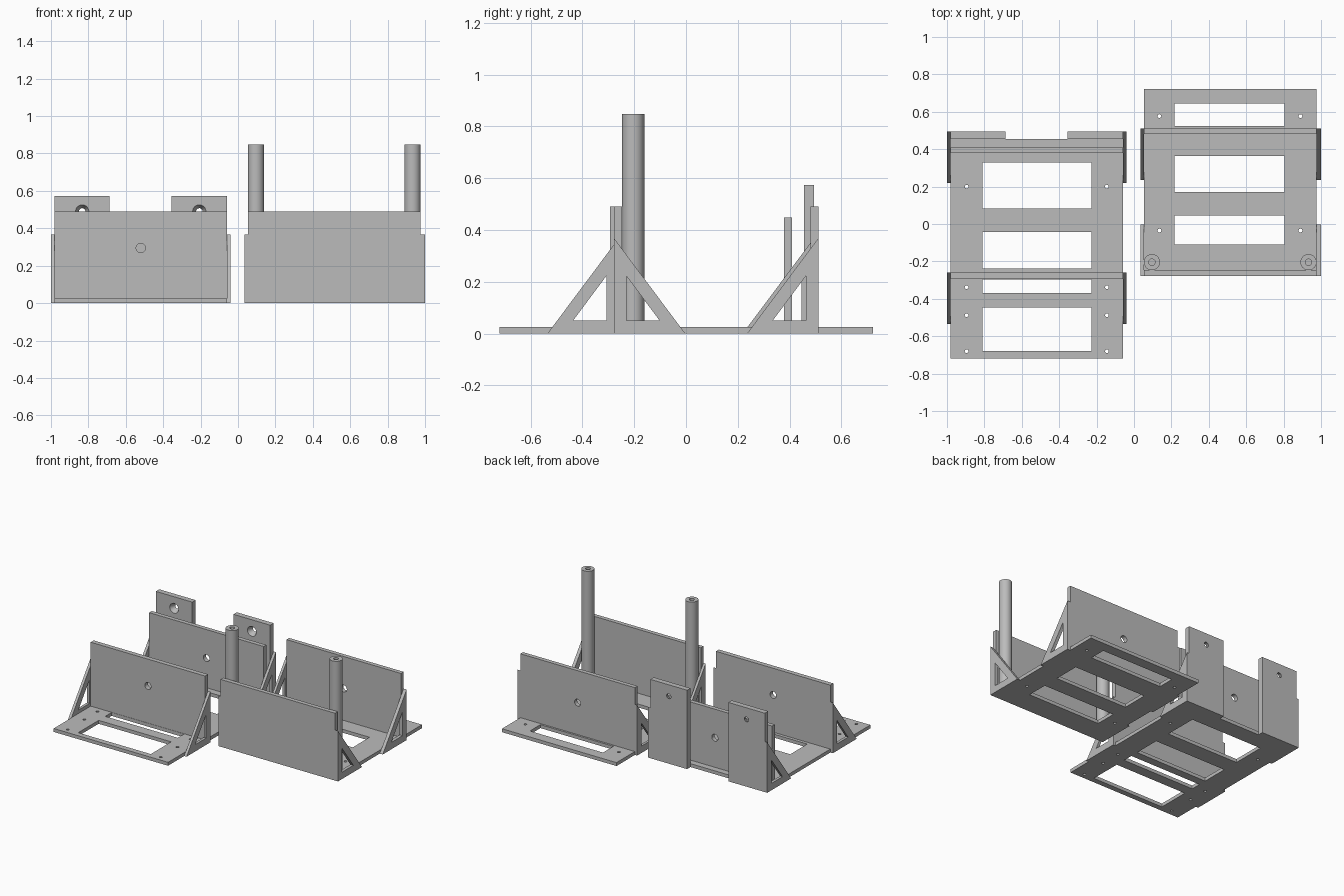
import bpy, bmesh, math
from mathutils import Matrix

if "Cube" in bpy.data.objects:
    bpy.data.objects.remove(bpy.data.objects["Cube"])

grey = bpy.data.materials.new("light_grey")
grey.diffuse_color = (0.5, 0.5, 0.5, 1)
grey.use_nodes = True
grey.node_tree.nodes["Principled BSDF"].inputs["Base Color"].default_value = grey.diffuse_color


def finish(name, bm):
    bmesh.ops.recalc_face_normals(bm, faces=bm.faces)
    me = bpy.data.meshes.new(name)
    bm.to_mesh(me)
    bm.free()
    me.materials.append(grey)
    ob = bpy.data.objects.new(name, me)
    bpy.context.collection.objects.link(ob)
    return ob


def add_box(bm, x0, x1, y0, y1, z0, z1):
    m = (Matrix.Translation(((x0 + x1) / 2, (y0 + y1) / 2, (z0 + z1) / 2))
         @ Matrix.Diagonal((x1 - x0, y1 - y0, z1 - z0, 1)))
    bmesh.ops.create_cube(bm, size=1, matrix=m)


def add_cyl(bm, x, y, z, r, depth, axis="z", r2=None, seg=32):
    m = Matrix.Translation((x, y, z))
    if axis == "y":  # first radius faces the front
        m = m @ Matrix.Rotation(-math.pi / 2, 4, "X")
    bmesh.ops.create_cone(bm, cap_ends=True, segments=seg, radius1=r,
                          radius2=r if r2 is None else r2, depth=depth, matrix=m)


def cut(ob, bm):
    cutter = finish("cutter", bm)
    cutter.hide_render = True
    mod = ob.modifiers.new("cut", "BOOLEAN")
    mod.operation, mod.solver, mod.object = "DIFFERENCE", "EXACT", cutter
    bpy.context.view_layer.objects.active = ob
    bpy.ops.object.modifier_apply(modifier=mod.name)
    bpy.data.objects.remove(cutter)


def smooth(ob):
    bpy.ops.object.select_all(action="DESELECT")
    ob.select_set(True)
    bpy.context.view_layer.objects.active = ob
    bpy.ops.object.shade_smooth_by_angle(angle=math.radians(30))


def base(name, x0, x1, y0, y1, wx0, wx1, windows, screws):
    bm = bmesh.new()
    add_box(bm, x0, x1, y0, y1, 0, T)
    ob = finish(name, bm)
    c = bmesh.new()
    for a, b in windows:
        add_box(c, wx0, wx1, a, b, -0.05, 0.1)
    for x, y in screws:
        add_cyl(c, x, y, 0, 0.01, 0.2, seg=16)
    cut(ob, c)
    smooth(ob)


def wall(name, x0, x1, y0, y1, top, hole_z=None):
    bm = bmesh.new()
    add_box(bm, x0, x1, y0, y1, 0, top)
    ob = finish(name, bm)
    if hole_z:
        c = bmesh.new()
        add_cyl(c, (x0 + x1) / 2, (y0 + y1) / 2, hole_z, 0.025, 0.2, "y")
        cut(ob, c)
        smooth(ob)


def gusset(name, x0, x1, y_back, d):
    """Triangular side brace with a triangular opening; d is its direction in y."""
    outer = [(0, 0), (0.275, 0), (0, 0.368)]
    inner = [(0.048, 0.05), (0.176, 0.05), (0.048, 0.222)]
    bm = bmesh.new()
    rings = [[bm.verts.new((x, y_back + d * y, z)) for y, z in tri]
             for x in (x0, x1) for tri in (outer, inner)]
    o0, i0, o1, i1 = rings
    for k in range(3):
        n = (k + 1) % 3
        for a, b in ((o0, i0), (o1, i1), (o0, o1), (i0, i1)):
            bm.faces.new((a[k], a[n], b[n], b[k]))
    finish(name, bm)


T = 0.025
LX0, LX1, RX0, RX1 = -0.98, -0.059, 0.054, 0.976

# Left frame
base("left_base", LX0, LX1, -0.72, 0.455, -0.81, -0.226,
     [(0.083, 0.328), (-0.237, -0.042), (-0.37, -0.296), (-0.68, -0.446)],
     [(x, y) for x in (-0.895, -0.145) for y in (0.2, -0.338, -0.488, -0.68)])
wall("left_front_wall", LX0, LX1, -0.294, -0.26, 0.49, 0.295)
wall("left_back_wall", LX0, LX1, 0.379, 0.41, 0.448, 0.24)

# Rear tabs with countersunk holes
for side, x0, x1, hx in (("left", LX0, -0.687, -0.833), ("right", -0.355, LX1, -0.207)):
    bm = bmesh.new()
    add_box(bm, x0, x1, 0.455, 0.494, 0, 0.574)
    tab = finish("rear_tab_" + side, bm)
    c = bmesh.new()
    add_cyl(c, hx, 0.4745, 0.49, 0.036, 0.041, "y", 0.017)
    cut(tab, c)
    smooth(tab)

# Right frame
base("right_base", RX0, RX1, -0.278, 0.722, 0.217, 0.805,
     [(0.525, 0.645), (0.17, 0.363), (-0.109, 0.046)],
     [(x, y) for x in (0.136, 0.89) for y in (0.577, -0.035)])
wall("right_front_wall", RX0, RX1, -0.278, -0.247, 0.49)
wall("right_back_wall", RX0, RX1, 0.48, 0.511, 0.49, 0.257)

# Side gussets
for name, xs, y, d in (
        ("left_front", ((-1, LX0), (LX1, -0.04)), -0.26, -1),
        ("left_back", ((-1, LX0), (LX1, -0.04)), 0.494, -1),
        ("right_front", ((0.036, RX0), (RX1, 1)), -0.278, 1),
        ("right_back", ((0.036, RX0), (RX1, 1)), 0.511, -1)):
    for x0, x1 in xs:
        gusset(name + "_gusset", x0, x1, y, d)

# Posts with blind top holes
for x in (0.096, 0.933):
    bm = bmesh.new()
    add_cyl(bm, x, -0.204, 0.435, 0.043, 0.826, seg=48)
    post = finish("post", bm)
    c = bmesh.new()
    add_cyl(c, x, -0.204, 0.83, 0.017, 0.2, seg=24)
    cut(post, c)
    smooth(post)
